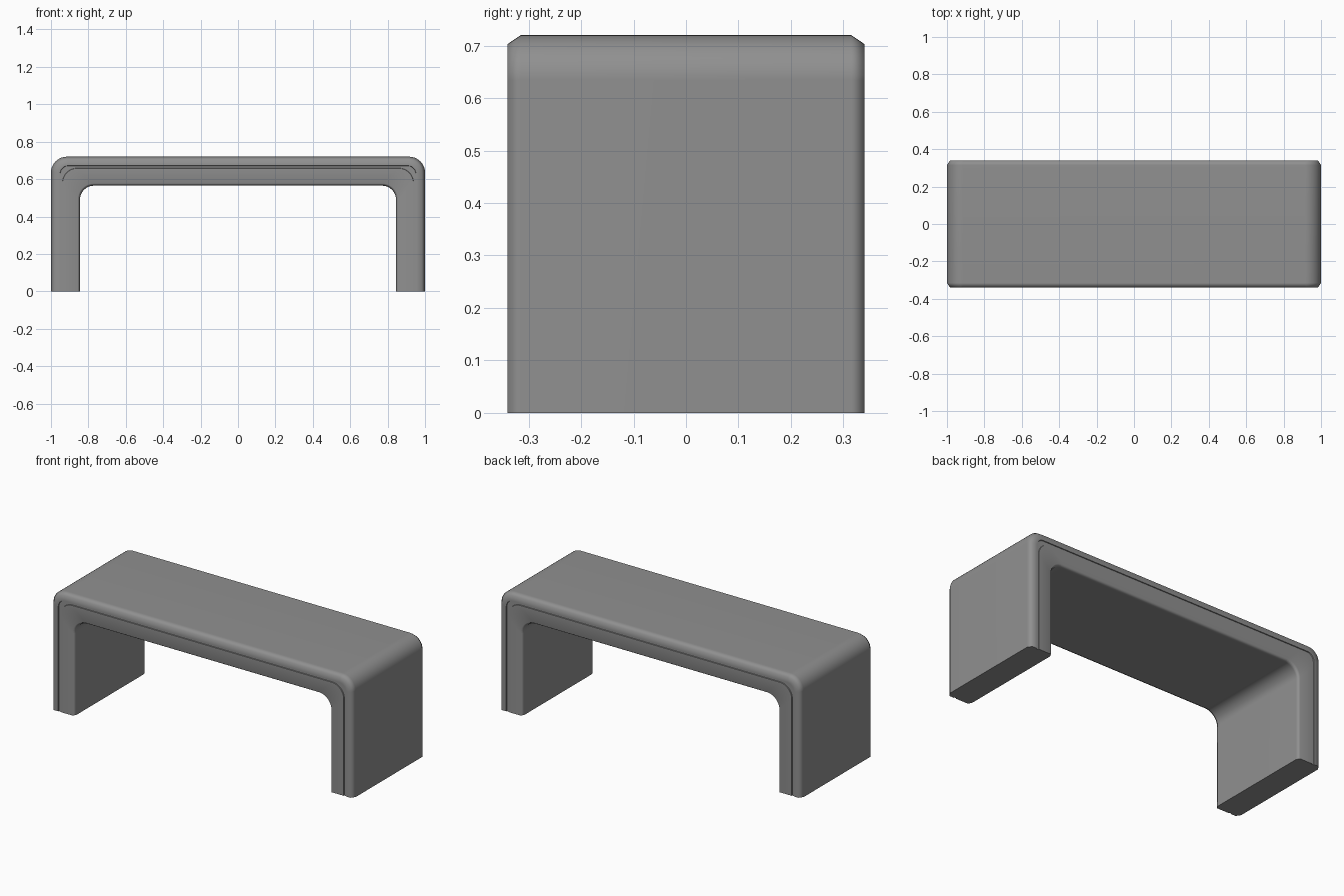
import bpy, bmesh, math

cube = bpy.data.objects.get("Cube")
if cube:
    bpy.data.objects.remove(cube, do_unlink=True)

HALF_WIDTH, HEIGHT, HALF_DEPTH = 1.0, 0.72, 0.34
ARC_STEPS = 10

# One single grey finish
grey = bpy.data.materials.new("matte_grey")
grey.use_nodes = True
colour = (0.28, 0.28, 0.28, 1)
grey.diffuse_color = colour
grey.node_tree.nodes["Principled BSDF"].inputs["Base Color"].default_value = colour
grey.node_tree.nodes["Principled BSDF"].inputs["Roughness"].default_value = 0.6


def arch_path(inset, radius):
    """Rounded arch from the left foot over the top to the right foot."""
    w, h = HALF_WIDTH - inset, HEIGHT - inset
    half = [(w, 0)]
    for i in range(ARC_STEPS + 1):
        a = math.pi / 2 * i / ARC_STEPS
        half.append((w - radius + radius * math.cos(a),
                     h - radius + radius * math.sin(a)))
    return half + [(-x, z) for x, z in reversed(half)]


# Slab section from outside to inside: inset, y, corner radius
FACE, GROOVE = HALF_DEPTH, HALF_DEPTH - 0.005
section = [
    (0.0, 0.315, 0.085),
    (0.017, FACE, 0.07),
    (0.048, FACE, 0.045),
    (0.049, GROOVE, 0.046),
    (0.061, GROOVE, 0.08),
    (0.062, FACE, 0.08),
    (0.143, FACE, 0.085),
    (0.155, 0.32, 0.075),
]
section += [(inset, -y, r) for inset, y, r in reversed(section)]

# Bench body: sweep the closed section along the arch, then close the feet
bm = bmesh.new()
rails = [[bm.verts.new((x, y, z)) for x, z in arch_path(inset, r)]
         for inset, y, r in section]
for a, b in zip(rails, rails[1:] + rails[:1]):
    for i in range(len(a) - 1):
        bm.faces.new((a[i], a[i + 1], b[i + 1], b[i]))
for end in (0, -1):
    bm.faces.new([rail[end] for rail in rails])
bmesh.ops.recalc_face_normals(bm, faces=bm.faces)

mesh = bpy.data.meshes.new("bench_body")
bm.to_mesh(mesh)
bm.free()
mesh.materials.append(grey)
bench = bpy.data.objects.new("bench_body", mesh)
bpy.context.collection.objects.link(bench)

# Soft chamfers, crisp groove and feet
bpy.ops.object.select_all(action="DESELECT")
bench.select_set(True)
bpy.context.view_layer.objects.active = bench
bpy.ops.object.shade_smooth_by_angle(angle=math.radians(65))
weighted = bench.modifiers.new("flat_face_normals", "WEIGHTED_NORMAL")
weighted.keep_sharp = True
